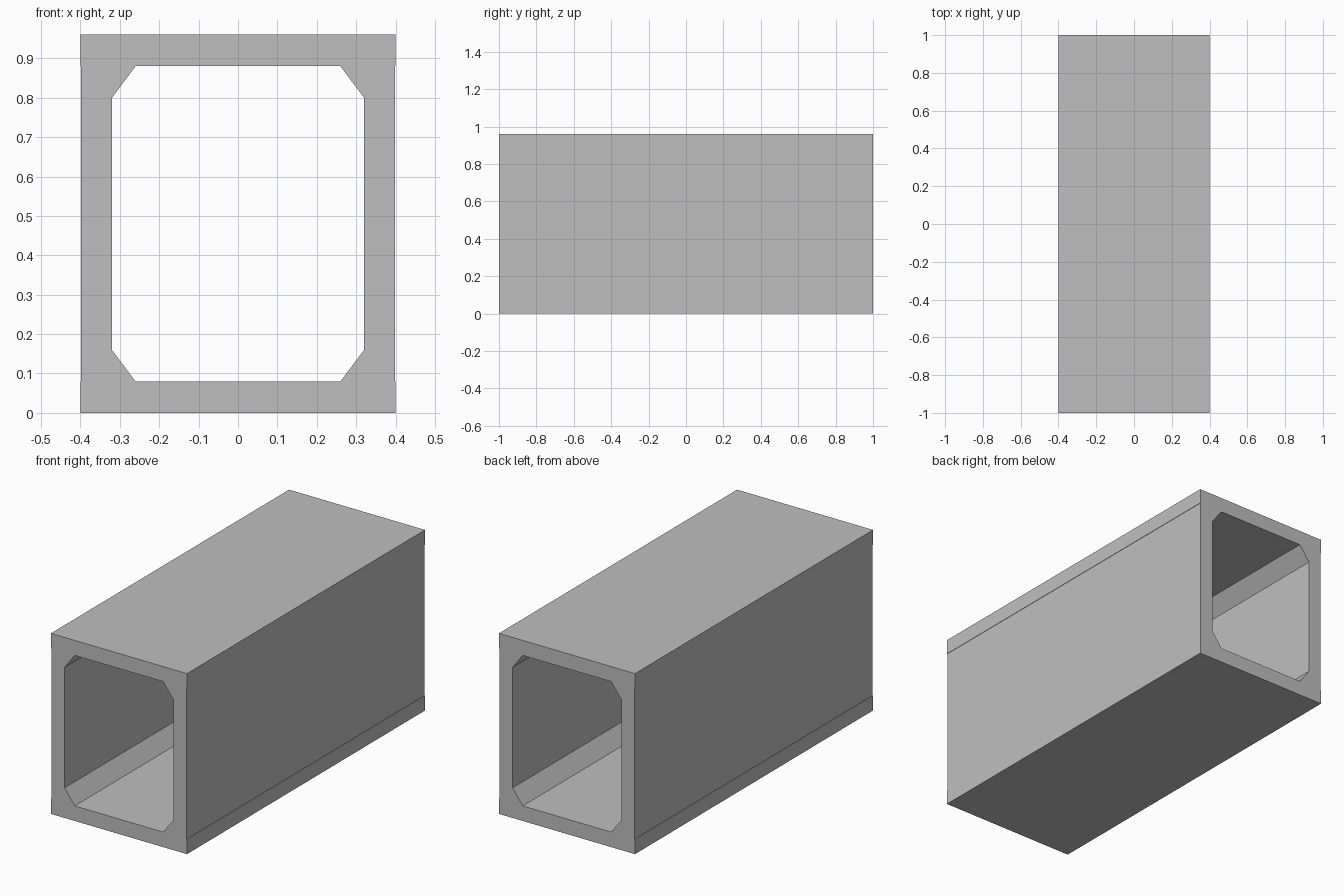
import bpy
import bmesh

cube = bpy.data.objects.get("Cube")
if cube:
    bpy.data.objects.remove(cube, do_unlink=True)

LENGTH, HEIGHT = 2.0, 0.96

# Concrete material
concrete = bpy.data.materials.new("concrete grey")
concrete.use_nodes = True
colour = (0.52, 0.52, 0.52, 1.0)
concrete.diffuse_color = colour
concrete.node_tree.nodes["Principled BSDF"].inputs["Base Color"].default_value = colour


def mirrored_loop(quarter):
    """Mirror a lower right quarter profile, bottom to mid height, into a full loop."""
    right = quarter + [(x, HEIGHT - z) for x, z in reversed(quarter)]
    return right + [(-x, z) for x, z in reversed(right)]


# Outer outline: walls sit a hair inside the floor and roof slabs
outer = mirrored_loop([(0.4, 0), (0.4, 0.08), (0.398, 0.08)])
# Inner opening with sloped haunches in the corners
inner = mirrored_loop([(0.26, 0.08), (0.32, 0.16)])

# Fill the ring-shaped section and extrude it along the length
bm = bmesh.new()
edges = []
for loop in (outer, inner):
    verts = [bm.verts.new((x, -LENGTH / 2, z)) for x, z in loop]
    edges += [bm.edges.new((a, b)) for a, b in zip(verts, verts[1:] + verts[:1])]
bmesh.ops.triangle_fill(bm, use_beauty=True, use_dissolve=False, edges=edges)
extruded = bmesh.ops.extrude_face_region(bm, geom=bm.faces[:], use_keep_orig=True)
moved = [g for g in extruded["geom"] if isinstance(g, bmesh.types.BMVert)]
bmesh.ops.translate(bm, verts=moved, vec=(0, LENGTH, 0))
bmesh.ops.recalc_face_normals(bm, faces=bm.faces[:])

mesh = bpy.data.meshes.new("box_culvert")
bm.to_mesh(mesh)
bm.free()
mesh.materials.append(concrete)
culvert = bpy.data.objects.new("box_culvert", mesh)
bpy.context.collection.objects.link(culvert)
